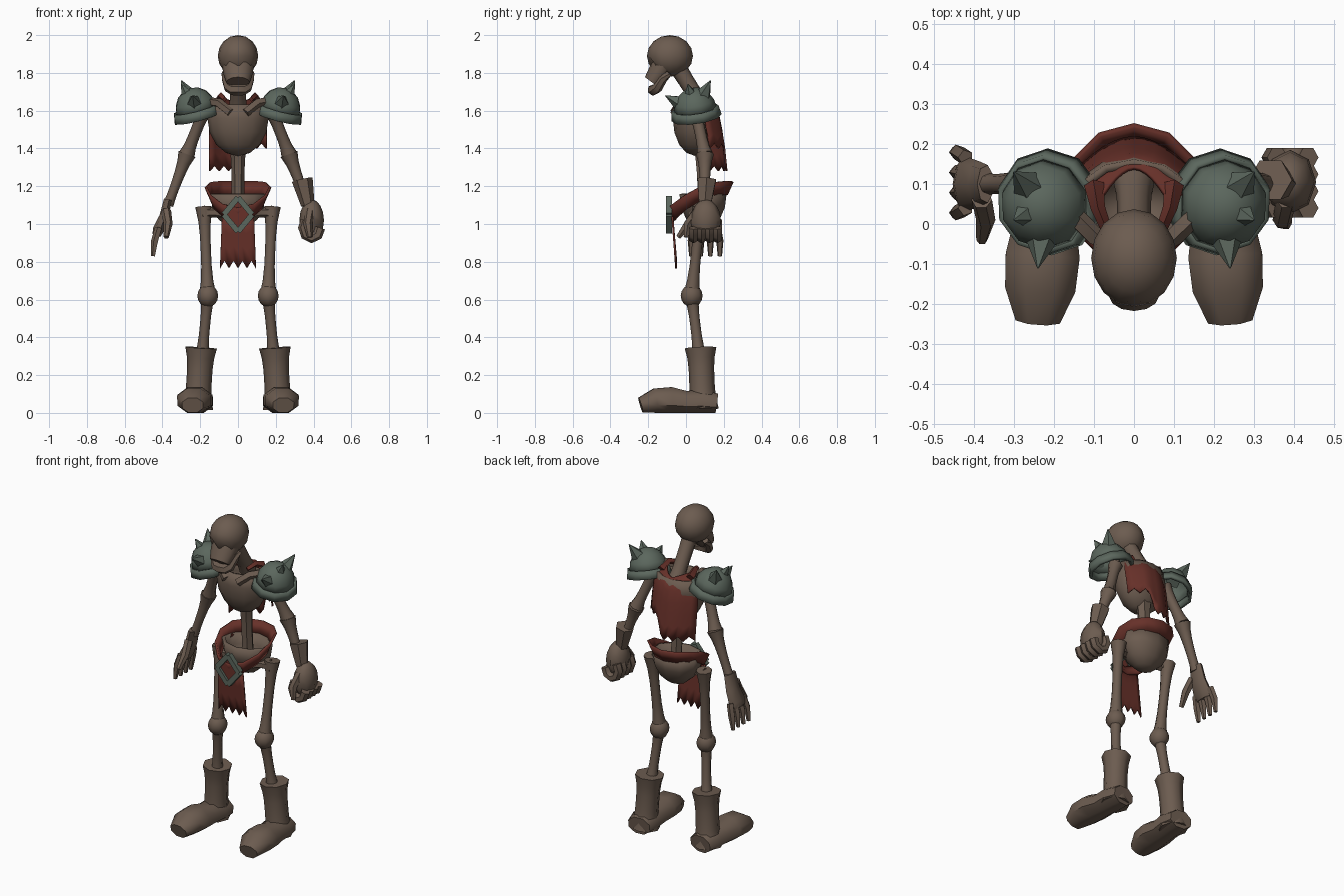
import bpy, bmesh, math
from mathutils import Vector, Matrix

if "Cube" in bpy.data.objects:
    bpy.data.objects.remove(bpy.data.objects["Cube"])

parts = []
X, Y, Z = Matrix.Identity(3)


def material(name, *colour):
    mat = bpy.data.materials.new(name)
    mat.use_nodes = True
    mat.diffuse_color = (*colour, 1)
    mat.node_tree.nodes["Principled BSDF"].inputs["Base Color"].default_value = (*colour, 1)
    return mat


bone_brown = material("brown bone", 0.15, 0.107, 0.08)
cloth_red = material("dark red cloth", 0.135, 0.03, 0.022)
metal_green = material("green grey metal", 0.105, 0.135, 0.11)


def finish(name, bm, mat, thickness=0):
    bmesh.ops.recalc_face_normals(bm, faces=bm.faces)
    mesh = bpy.data.meshes.new(name)
    bm.to_mesh(mesh)
    bm.free()
    mesh.materials.append(mat)
    part = bpy.data.objects.new(name, mesh)
    bpy.context.collection.objects.link(part)
    if thickness:
        solidify = part.modifiers.new("thickness", "SOLIDIFY")
        solidify.thickness = thickness
        solidify.offset = 0
    parts.append(part)
    return part


def ball(name, centre, size, mat=bone_brown, segments=12, keep=None, thickness=0):
    """Ellipsoid; keep is a rule on unit height that leaves an open shell."""
    bm = bmesh.new()
    bmesh.ops.create_uvsphere(bm, u_segments=segments, v_segments=8, radius=1)
    if keep:
        lost = [v for v in bm.verts if not keep(v.co.z)]
        bmesh.ops.delete(bm, geom=lost, context="VERTS")
    bmesh.ops.scale(bm, vec=Vector(size), verts=bm.verts)
    bmesh.ops.translate(bm, vec=Vector(centre), verts=bm.verts)
    return finish(name, bm, mat, thickness)


def tube(name, path, radii, mat=bone_brown, sides=7, ref=Y, squash=1, turn=0):
    """Skin of rings along a path, closed at both ends."""
    path = [Vector(p) for p in path]
    bm = bmesh.new()
    rings = []
    last = len(path) - 1
    for k, (centre, radius) in enumerate(zip(path, radii)):
        along = (path[min(k + 1, last)] - path[max(k - 1, 0)]).normalized()
        across = ref.cross(along).normalized()
        up = along.cross(across) * squash
        angles = [math.tau * i / sides + turn for i in range(sides)]
        rings.append([bm.verts.new(centre + radius * (across * math.cos(a) + up * math.sin(a)))
                      for a in angles])
    for lower, upper in zip(rings, rings[1:]):
        for i in range(sides):
            j = (i + 1) % sides
            bm.faces.new((lower[i], lower[j], upper[j], upper[i]))
    bm.faces.new(rings[0])
    bm.faces.new(rings[-1])
    return finish(name, bm, mat)


def bone(name, start, end, radius, flare=0.5, sides=8, taper=0):
    """Straight shaft that swells toward its ends."""
    steps = [i / 6 for i in range(7)]
    path = [Vector(start).lerp(Vector(end), t) for t in steps]
    radii = [radius * (1 - taper * t) * (1 + flare * abs(2 * t - 1) ** 3) for t in steps]
    tube(name, path, radii, sides=sides)


def sheet(name, rule, columns, rows, thickness):
    bm = bmesh.new()
    grid = [[bm.verts.new(rule(i / columns, j / rows)) for i in range(columns + 1)]
            for j in range(rows + 1)]
    for near, far in zip(grid, grid[1:]):
        for i in range(columns):
            bm.faces.new((near[i], near[i + 1], far[i + 1], far[i]))
    bmesh.ops.remove_doubles(bm, verts=bm.verts, dist=0.001)
    return finish(name, bm, cloth_red, thickness)


# Skull with dented eye sockets, muzzle and hanging jaw
skull = ball("skull", (0, -0.085, 1.89), (0.107, 0.122, 0.11), segments=16)
for v in skull.data.vertices:
    if v.co.y < -0.15 and 1.84 < v.co.z < 1.88 and 0.02 < abs(v.co.x) < 0.06:
        v.co.y += 0.025
tube("muzzle", [(0, -0.12, 1.84), (0, -0.15, 1.79), (0, -0.18, 1.75)],
     [0.085, 0.076, 0.062], sides=12, squash=0.75)
arc = [math.pi * (i / 8 - 0.5) for i in range(9)]
tube("jaw", [(0.07 * math.sin(a), -0.09 - 0.085 * math.cos(a), 1.71 + 0.09 * math.sin(a) ** 6)
             for a in arc], [0.018 + 0.012 * math.cos(a) for a in arc],
     sides=6, ref=Vector((0, 0.6, 0.8)))

# Torso
bone("neck", (0, -0.05, 1.84), (0, 0.1, 1.6), 0.042, 0.2)
ball("ribcage", (0, 0.05, 1.56), (0.152, 0.11, 0.19), keep=lambda h: h < 0.5, thickness=0.02)
bone("spine", (0, 0.08, 1.42), (0, 0.1, 1), 0.034, 0.4, 6)
ball("pelvis", (0, 0.09, 1.16), (0.145, 0.115, 0.18), segments=10,
     keep=lambda h: h < 0.1, thickness=0.02)

# Paired limbs, boots and shoulder plates
for s, label in ((1, "left"), (-1, "right")):
    def at(x, y, z):
        return Vector((s * x, y, z))

    hip, knee, ankle = at(0.18, 0.08, 1.09), at(0.16, 0.03, 0.62), at(0.19, 0.07, 0.3)
    shoulder, elbow, wrist = at(0.18, 0.05, 1.6), at(0.27, 0.1, 1.37), at(0.37, 0.1, 1.1)
    bone(label + "_hip_link", at(0.08, 0.05, 1.06), at(0.18, 0.07, 1.06), 0.026, sides=6)
    bone(label + "_thigh", hip, knee, 0.027, 0.7)
    ball(label + "_knee", knee, (0.055, 0.058, 0.06), segments=8)
    bone(label + "_shin", knee, ankle, 0.027)
    bone(label + "_upper_arm", shoulder, elbow, 0.03, 0.4)
    bone(label + "_forearm", elbow, wrist, 0.034, 0.4, taper=0.4)
    tube(label + "_collarbone", [at(0.17, 0.04, 1.65), at(0.1, -0.03, 1.64), at(0.04, -0.06, 1.59)],
         [0.025] * 3, sides=5, ref=Z)

    bone(label + "_boot_shaft", at(0.215, 0.09, 0.02), at(0.195, 0.077, 0.345), 0.067, 0.25)
    widths = [0.075, 0.09, 0.085, 0.1, 0.095, 0.06]
    heel, toe = at(0.21, 0.16, 0), at(0.24, -0.24, 0)
    tube(label + "_boot_foot", [heel.lerp(toe, i / 5) + Z * w * 0.68 for i, w in enumerate(widths)],
         widths, sides=8, ref=Z, squash=0.74, turn=math.pi / 8)

    # Domed plate with a flared rim, tipped outward
    tilt = Matrix.Rotation(s * 0.26, 4, "Y") @ Matrix.Rotation(0.14, 4, "X")
    centre = at(0.22, 0.05, 1.6)
    place = Matrix.Translation(centre) @ tilt
    dome = ball(label + "_shoulder_dome", (0, 0, 0), (0.108, 0.11, 0.12), metal_green, 10,
                lambda h: h > -0.1, 0.01)
    dome.data.transform(place)
    bm = bmesh.new()
    bmesh.ops.create_cone(bm, segments=10, radius1=0.126, radius2=0.116, depth=0.05)
    bmesh.ops.translate(bm, vec=Z * -0.015, verts=bm.verts)
    rim = finish(label + "_shoulder_rim", bm, metal_green, 0.018)
    rim.data.transform(place)
    for facing, reach in (("front", at(0.1, -0.8, 0.4)), ("back", at(0.4, 0.4, 0.8)),
                          ("top", at(0.4, -0.2, 0.7))):
        tube(f"{label}_{facing}_spike", [centre + reach * 0.1, centre + reach * 0.2],
             [0.045, 0.002], metal_green, 5, X)

    # Cape collar over the shoulder
    tube(label + "_cape_collar", [at(0.1, 0.1, 1.65), at(0.09, 0.04, 1.68), at(0.07, -0.01, 1.66)],
         [0.025, 0.018, 0.014], cloth_red, 4, Z)

    # Closed fist with a cuff on the left, open hand on the right
    if s > 0:
        tube("left_cuff", [at(0.34, 0.11, 1.235), wrist], [0.056, 0.036], sides=6)
        ball("left_palm", at(0.39, 0.105, 1.02), (0.065, 0.08, 0.11), segments=8)
    else:
        tube("right_palm", [wrist + Z * 0.03, at(0.39, 0.1, 1.04), at(0.42, 0.1, 0.97),
                            at(0.43, 0.1, 0.94)], [0.022, 0.026, 0.031, 0.024], squash=2.2)
    for k in range(4):
        y = 0.04 + 0.042 * k
        if s > 0:
            curl = [i * math.pi / 4 for i in range(6)]
            path = [at(0.39 + 0.045 * math.cos(a), y, 0.98 - 0.055 * math.sin(a)) for a in curl]
            tube(f"left_finger_{k}", path, [0.027] * 6, sides=6)
        else:
            spread = y + (y - 0.1) * 0.2
            path = [at(0.42, y, 0.98), at(0.44, spread, 0.91), at(0.45, spread, 0.83)]
            tube(f"right_finger_{k}", path, [0.02, 0.02, 0.012], sides=5)
    tube(label + "_thumb", [at(0.38, 0.06, 1.07), at(0.37, 0.01, 1),
                            at(0.38, -0.02 * (1 - s), 0.93)], [0.026, 0.024, 0.014], sides=6)


# Torn cape draped from the neck, longer on the right
def cape(u, v):
    x = 2 * u - 1
    notch = 0.03 * (round(u * 12) % 2)
    low = (1.4 if x > 0.2 else 1.28) + notch
    top = 1.64 + 0.03 * abs(x)
    back = 0.14 + 0.075 * math.sqrt(v)
    return Vector((x * (0.09 + 0.06 * min(1, v * 4)), back - 0.09 * abs(x) ** 1.8,
                   top + (low - top) * v))


# Belt sloping down to the buckle
def belt(u, v):
    a = math.tau * u
    flare = 0.9 + 0.2 * v
    slope = 1.12 + 0.07 * math.cos(a) + 0.04 * math.sin(a) ** 2
    return Vector((0.155 * flare * math.sin(a), 0.075 + 0.155 * flare * math.cos(a),
                   slope + 0.07 * (v - 0.5)))


# Torn loincloth
def loincloth(u, v):
    x = 2 * u - 1
    low = 0.765 + 0.04 * (round(u * 8) % 2)
    return Vector((x * (0.085 + 0.01 * v), -0.072 + 0.02 * v, 1.04 + (low - 1.04) * v))


sheet("cape", cape, 12, 5, 0.01)
sheet("belt", belt, 12, 1, 0.014)
sheet("loincloth", loincloth, 8, 3, 0.01)

# Diamond buckle with a cloth centre
middle = Vector((0, -0.09, 1.05))
corners = [middle + X * 0.075 * math.cos(a) + Z * 0.09 * math.sin(a)
           for a in (k * math.pi / 2 for k in range(4))]
for k, corner in enumerate(corners):
    tube(f"buckle_bar_{k}", [corner, corners[k - 1]], [0.021] * 2, metal_green, 4,
         turn=math.pi / 4)
tube("buckle_cloth", [middle, middle + Y * 0.01], [0.07] * 2, cloth_red, 4, Z)

# Smooth shading with sharp creases
bpy.ops.object.select_all(action="DESELECT")
for part in parts:
    part.select_set(True)
bpy.context.view_layer.objects.active = parts[0]
bpy.ops.object.shade_smooth_by_angle(angle=math.radians(53))
